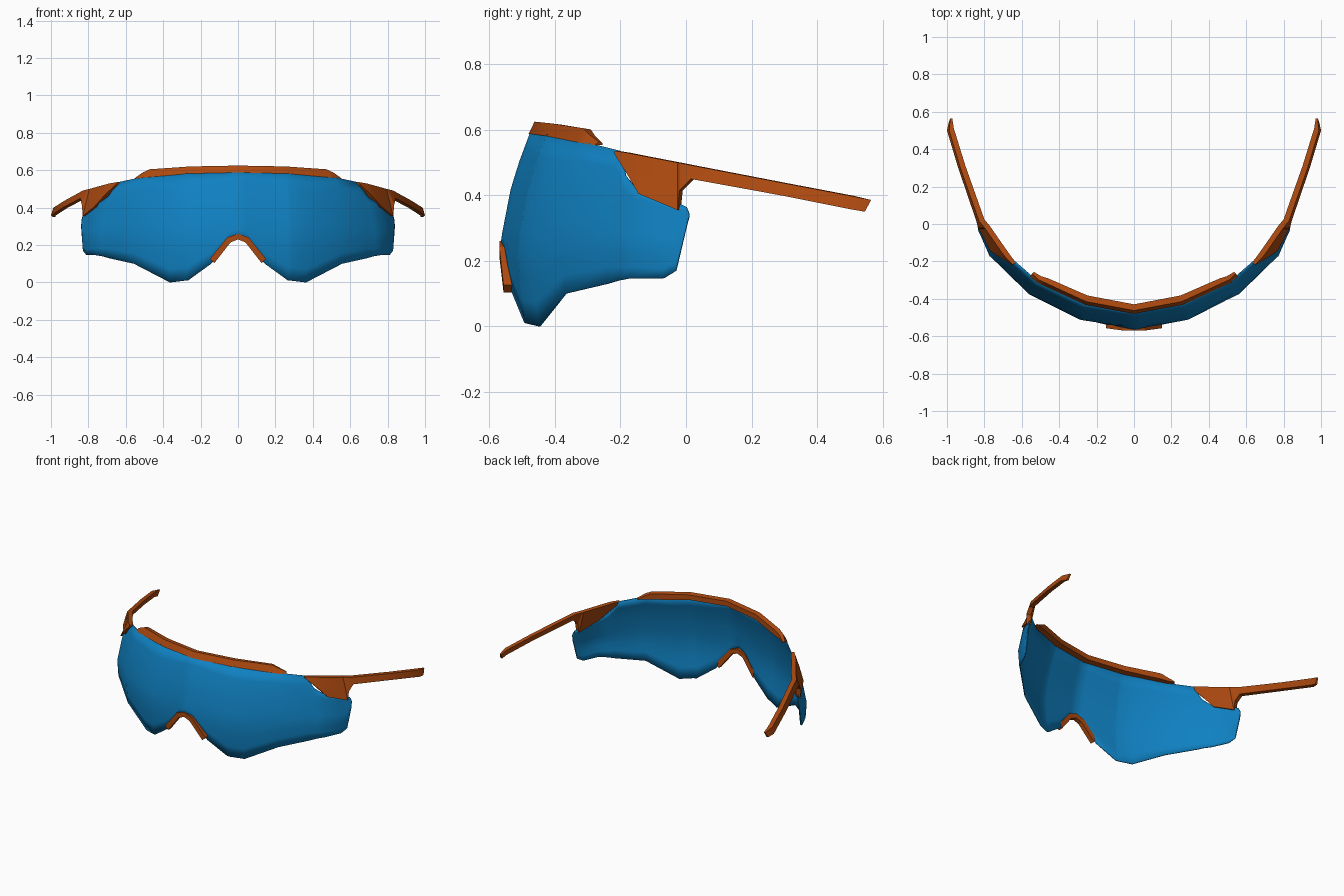
import bpy, bmesh, math
from mathutils import Vector

cube = bpy.data.objects.get("Cube")
if cube:
    bpy.data.objects.remove(cube)


def material(name, rgb):
    m = bpy.data.materials.new(name)
    m.use_nodes = True
    m.diffuse_color = (*rgb, 1)
    m.node_tree.nodes["Principled BSDF"].inputs["Base Color"].default_value = (*rgb, 1)
    return m


BLUE = material("lens blue", (0.005, 0.22, 0.54))
ORANGE = material("frame orange", (0.42, 0.068, 0.005))


def interp(table, v):
    """Piecewise linear lookup."""
    for (a, fa), (b, fb) in zip(table, table[1:]):
        if v <= b:
            return fa + (fb - fa) * (v - a) / (b - a)
    return fb


# Plan outline of the lens (x, y) and how far it leans inward at each height
PLAN = [(0, -.565), (.29, -.51), (.56, -.375), (.77, -.17), (.85, .01)]
LEAN = [(0, .025), (.1, .01), (.25, 0), (.42, .033), (.5, .058), (.6, .095)]


def surface(x, z, inward=0.0):
    """Point on the curved lens, optionally moved towards the inside."""
    y = interp(PLAN, abs(x))
    n = Vector((x / .85 ** 2, y / .565 ** 2, 0)).normalized()
    p = Vector((x, y, z)) - n * (interp(LEAN, z) + inward)
    return p


def mirrored(rows):
    """Repeat rows starting at x = 0 on the negative side."""
    return [(-r[0], *r[1:]) for r in rows[:0:-1]] + rows


def loft(name, sections, mat, closed=True, angle=40):
    bm = bmesh.new()
    rings = [[bm.verts.new(p) for p in s] for s in sections]
    n = len(rings[0])
    for a, b in zip(rings, rings[1:]):
        for i in range(n if closed else n - 1):
            j = (i + 1) % n
            bm.faces.new((a[i], a[j], b[j], b[i]))
    if closed:
        bm.faces.new(rings[0])
        bm.faces.new(rings[-1])
    bmesh.ops.recalc_face_normals(bm, faces=bm.faces)
    me = bpy.data.meshes.new(name)
    bm.to_mesh(me)
    bm.free()
    me.materials.append(mat)
    ob = bpy.data.objects.new(name, me)
    bpy.context.collection.objects.link(ob)
    bpy.ops.object.select_all(action='DESELECT')
    ob.select_set(True)
    bpy.context.view_layer.objects.active = ob
    bpy.ops.object.shade_smooth_by_angle(angle=math.radians(angle))
    return ob


# Lens: columns of (plan x, bottom z, top z)
columns = [(0, .24, .59), (.045, .225, .59), (.145, .10, .588), (.27, .012, .585),
           (.29, .01, .585), (.37, 0, .578), (.56, .10, .562), (.695, .13, .535),
           (.73, .14, .46), (.77, .147, .425), (.815, .147, .395),
           (.832, .17, .378), (.846, .30, .365), (.85, .335, .345)]
ROWS = 8
lens = loft("lens",
            [[surface(x, lo + (hi - lo) * i / ROWS) for i in range(ROWS + 1)]
             for x, lo, hi in mirrored(columns)], BLUE, closed=False)
shell = lens.modifiers.new("thickness", 'SOLIDIFY')
shell.thickness = .006
shell.offset = 0

# Brow bar along the top edge: (plan x, bottom z, top z, depth)
brow = [(0, .588, .625, .045), (.28, .582, .62, .045), (.52, .562, .605, .04),
        (.56, .559, .588, .035), (.6, .553, .563, .025)]
loft("brow_bar",
     [[surface(x, lo, -.006),
       surface(x, lo, .012) + Vector((0, 0, hi - lo)),
       surface(x, lo, depth) + Vector((0, 0, hi - lo - .004)),
       surface(x, lo, depth)]
      for x, lo, hi, depth in mirrored(brow)], ORANGE, angle=30)

# Nose bridge: bent strip of (x, z, front y, half width direction)
bridge = [(0, .245, -.57, 0, .015), (.048, .228, -.57, .008, .014),
          (.138, .115, -.557, .012, .011)]
sections = []
for x, z, y, dx, dz in mirrored(bridge):
    dx = math.copysign(dx, x)
    sections.append([(x + dx, y, z + dz), (x - dx, y, z - dz),
                     (x - dx, y + .03, z - dz), (x + dx, y + .03, z + dz)])
loft("nose_bridge", sections, ORANGE, angle=30)

# Temple arms: (y, top x, top z, bottom x, bottom z, thickness)
arm = [(-.218, .648, .536, .652, .525, .018), (-.18, .685, .53, .715, .465, .026),
       (-.145, .712, .523, .768, .405, .028), (-.026, .795, .5, .83, .355, .028),
       (-.02, .799, .499, .835, .415, .028), (.015, .828, .492, .843, .45, .028),
       (.3, .928, .437, .94, .398, .027), (.5, .988, .399, 1.0, .358, .025)]
for side, name in ((1, "left_arm"), (-1, "right_arm")):
    sections = [[(side * xt, y, zt), (side * xb, y, zb),
                 (side * (xb - t), y + .01, zb), (side * (xt - t), y + .01, zt)]
                for y, xt, zt, xb, zb, t in arm]
    # Tapered, slanted tip
    sections.append([(side * .982, .565, .386), (side * .99, .546, .35),
                     (side * .976, .546, .35), (side * .972, .565, .386)])
    loft(name, sections, ORANGE, angle=30)
